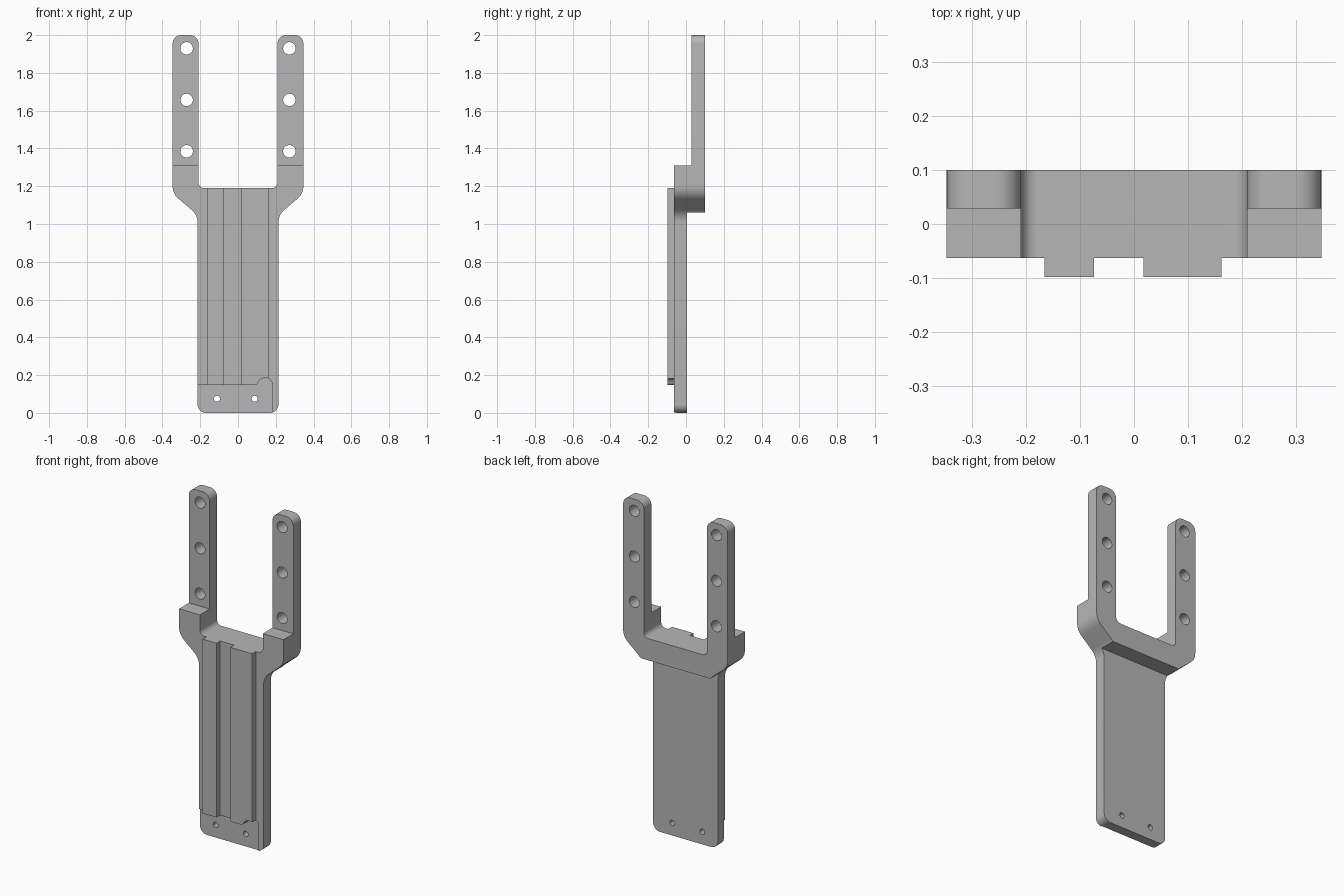
import bpy
import math
from mathutils import Vector

cube = bpy.data.objects.get("Cube")
if cube:
    bpy.data.objects.remove(cube, do_unlink=True)

grey = bpy.data.materials.new("plain grey")
grey.use_nodes = True
grey.diffuse_color = (0.47, 0.47, 0.47, 1)
grey.node_tree.nodes["Principled BSDF"].inputs["Base Color"].default_value = grey.diffuse_color


def rounded(corners, steps=10):
    """Replace each corner (x, z, setback) with a circular arc."""
    out = []
    for i, (x, z, t) in enumerate(corners):
        p = Vector((x, z))
        if not t:
            out.append(p)
            continue
        to_prev = (Vector(corners[i - 1][:2]) - p).normalized()
        to_next = (Vector(corners[(i + 1) % len(corners)][:2]) - p).normalized()
        a, b = p + to_prev * t, p + to_next * t
        w = math.sin(to_prev.angle(to_next) / 2)
        for k in range(steps + 1):
            u = k / steps
            c0, c1, c2 = (1 - u) ** 2, 2 * u * (1 - u) * w, u * u
            out.append((a * c0 + p * c1 + b * c2) / (c0 + c1 + c2))
    return out


def extrude(name, outline, y0, y1):
    """Solid from an anticlockwise xz outline, between two depths."""
    n = len(outline)
    verts = [(x, y, z) for y in (y0, y1) for x, z in outline]
    faces = [list(range(n)), list(range(2 * n - 1, n - 1, -1))]
    faces += [(i, i + n, (i + 1) % n + n, (i + 1) % n) for i in range(n)]
    mesh = bpy.data.meshes.new(name)
    mesh.from_pydata(verts, [], faces)
    mesh.materials.append(grey)
    obj = bpy.data.objects.new(name, mesh)
    bpy.context.scene.collection.objects.link(obj)
    return obj


def box(name, x0, x1, y0, y1, z0, z1):
    return extrude(name, [(x0, z0), (x1, z0), (x1, z1), (x0, z1)], y0, y1)


def hole(name, x, z, r, sides=32):
    angles = [math.tau * i / sides for i in range(sides)]
    return extrude(name, [(x + r * math.cos(a), z + r * math.sin(a)) for a in angles], -0.3, 0.3)


def combine(body, tool, operation):
    mod = body.modifiers.new(tool.name, "BOOLEAN")
    mod.operation, mod.solver, mod.object = operation, "EXACT", tool
    graph = bpy.context.evaluated_depsgraph_get()
    mesh = bpy.data.meshes.new_from_object(body.evaluated_get(graph))
    body.modifiers.clear()
    body.data = mesh
    bpy.data.objects.remove(tool, do_unlink=True)


# Fork silhouette: stem, flared shoulders and two prongs
STEM, OUTER, INNER = 0.214, 0.346, 0.209
FRONT, BACK, FLOOR = -0.063, 0.1, 1.19
half = [
    (STEM, 0, 0.045), (STEM, 1.048, 0.04), (OUTER, 1.16, 0.04),
    (OUTER, 2, 0.045), (INNER, 2, 0.045), (INNER, FLOOR, 0.03),
]
other = [(-x, z, t) for x, z, t in reversed(half)]
fork = extrude("fork_bracket", rounded(half + other), FRONT, BACK)

# Thin the stem from behind and the prongs from the front
combine(fork, box("stem_relief", -1, 1, 0.005, 0.3, -0.2, 1.06), "DIFFERENCE")
combine(fork, box("prong_relief", -1, 1, -0.3, 0.029, 1.31, 2.2), "DIFFERENCE")

# Raised rails on the front face
combine(fork, box("narrow_rail", -0.165, -0.074, -0.098, -0.03, 0.1, FLOOR), "UNION")
combine(fork, box("wide_rail", 0.018, 0.162, -0.098, -0.03, 0.1, FLOOR), "UNION")

# Shallow pocket across the foot, with a rounded bump at one end
pocket = rounded([
    (-0.3, -0.1, 0), (0.18, -0.1, 0), (0.18, 0.184, 0.03),
    (0.115, 0.184, 0.025), (0.1, 0.147, 0.012), (-0.3, 0.147, 0),
])
combine(fork, extrude("foot_pocket", pocket, -0.3, -0.053), "DIFFERENCE")

# Mounting holes
for x in (-0.272, 0.272):
    for z in (1.385, 1.657, 1.93):
        combine(fork, hole("prong_hole", x, z, 0.033), "DIFFERENCE")
for x in (-0.111, 0.088):
    combine(fork, hole("foot_hole", x, 0.075, 0.016), "DIFFERENCE")

bpy.ops.object.select_all(action="DESELECT")
fork.select_set(True)
bpy.context.view_layer.objects.active = fork
bpy.ops.object.shade_smooth_by_angle(angle=math.radians(30))
